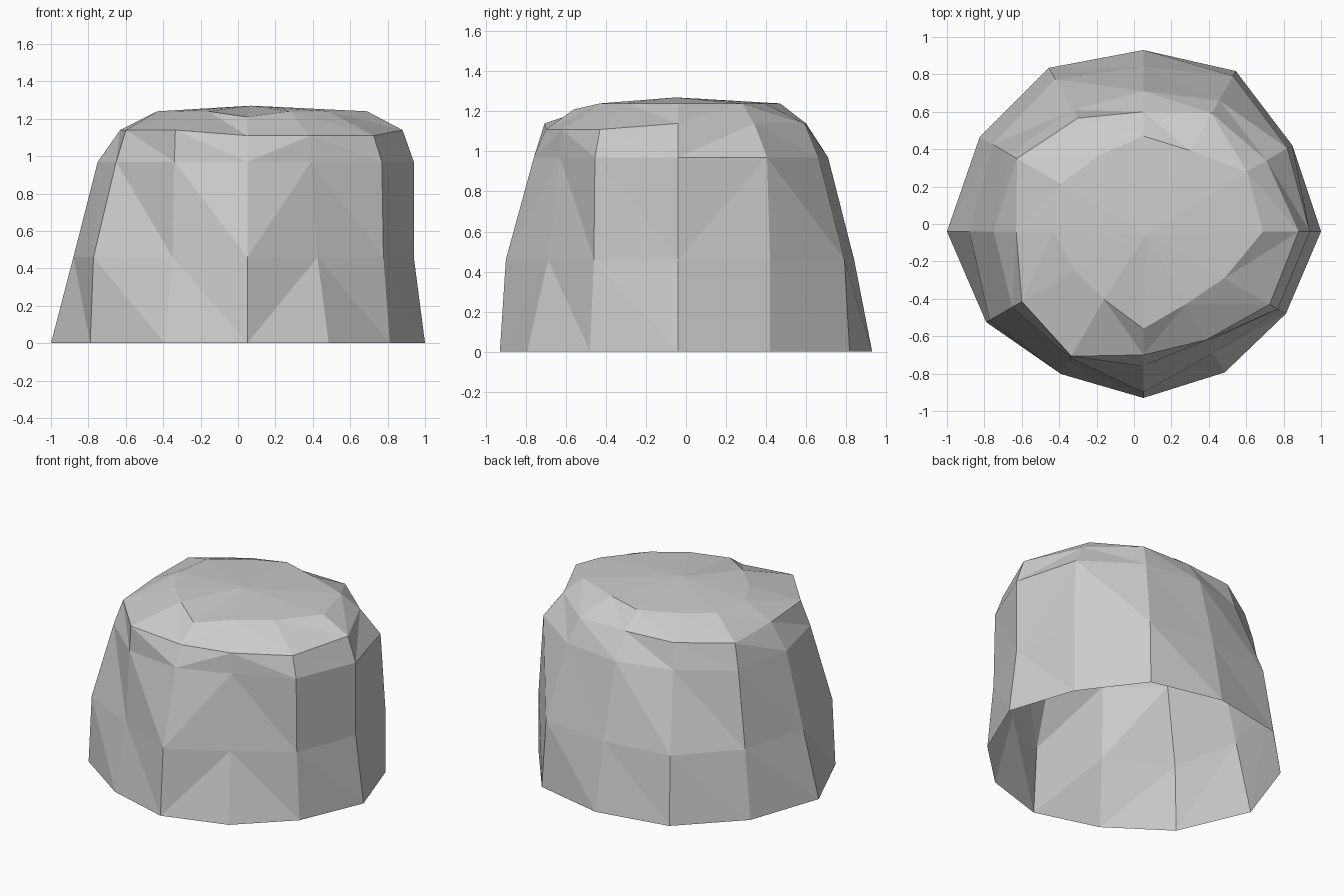
import bpy
import bmesh
from math import cos, sin, radians

default_cube = bpy.data.objects.get("Cube")
if default_cube:
    bpy.data.objects.remove(default_cube, do_unlink=True)

SIDES = 12
CENTRE = (0.05, -0.04)

# Height and radii of each ring, starting at -x and going round by the front
RINGS = [
    (0.00, [1.05, .97, .88, .89, .87, .88, .95, .92, .99, .97, 1.01, 1.01]),
    (0.46, [.93, .95, .80, .86, .75, .84, .89, .92, .96, .88, .94, .93]),
    (0.97, [.80, .81, .78, .72, .68, .83, .89, .89, .81, .75, .75, .83]),
    (1.14, [.68, .75, .77, .66, .67, .78, .83, .76, .73, .64, .70, .78]),
    (1.24, [.48, .42, .42, .52, .45, .50, .64, .64, .50, .51, .47, .51]),
]


def make_material(name, colour):
    material = bpy.data.materials.new(name)
    material.use_nodes = True
    material.diffuse_color = colour
    shader = next(n for n in material.node_tree.nodes if n.type == 'BSDF_PRINCIPLED')
    shader.inputs["Base Color"].default_value = colour
    return material


def add_ring(bm, height, radii):
    ring = []
    for k, radius in enumerate(radii):
        angle = radians(180 + k * 360 / SIDES)
        # The front of the shoulder sags a little
        sag = 0.03 if height > 1 and k in (3, 4, 5) else 0
        if height > 1.2 and k in (4, 5):
            sag = 0
        ring.append(bm.verts.new((CENTRE[0] + radius * cos(angle),
                                  CENTRE[1] + radius * sin(angle),
                                  height - sag)))
    return ring


def bridge(bm, lower, upper, flipped):
    """Join two rings with triangles; flipped sides use the other diagonal."""
    for k in range(SIDES):
        n = (k + 1) % SIDES
        a, b, c, d = lower[k], lower[n], upper[n], upper[k]
        if k in flipped:
            bm.faces.new((a, b, c))
            bm.faces.new((a, c, d))
        else:
            bm.faces.new((a, b, d))
            bm.faces.new((b, c, d))


# Rock shell, open underneath
bm = bmesh.new()
rings = [add_ring(bm, height, radii) for height, radii in RINGS]
for level, (lower, upper) in enumerate(zip(rings, rings[1:])):
    bridge(bm, lower, upper, flipped=(3,) if level == 0 else (3, 6))

# Shallow peaked top
peak = bm.verts.new((0.07, -0.05, 1.27))
for k in range(SIDES):
    bm.faces.new((rings[-1][k], rings[-1][(k + 1) % SIDES], peak))

mesh = bpy.data.meshes.new("rock")
bm.to_mesh(mesh)
bm.free()
mesh.materials.append(make_material("stone grey", (0.6, 0.6, 0.6, 1)))
rock = bpy.data.objects.new("rock", mesh)
bpy.context.collection.objects.link(rock)
